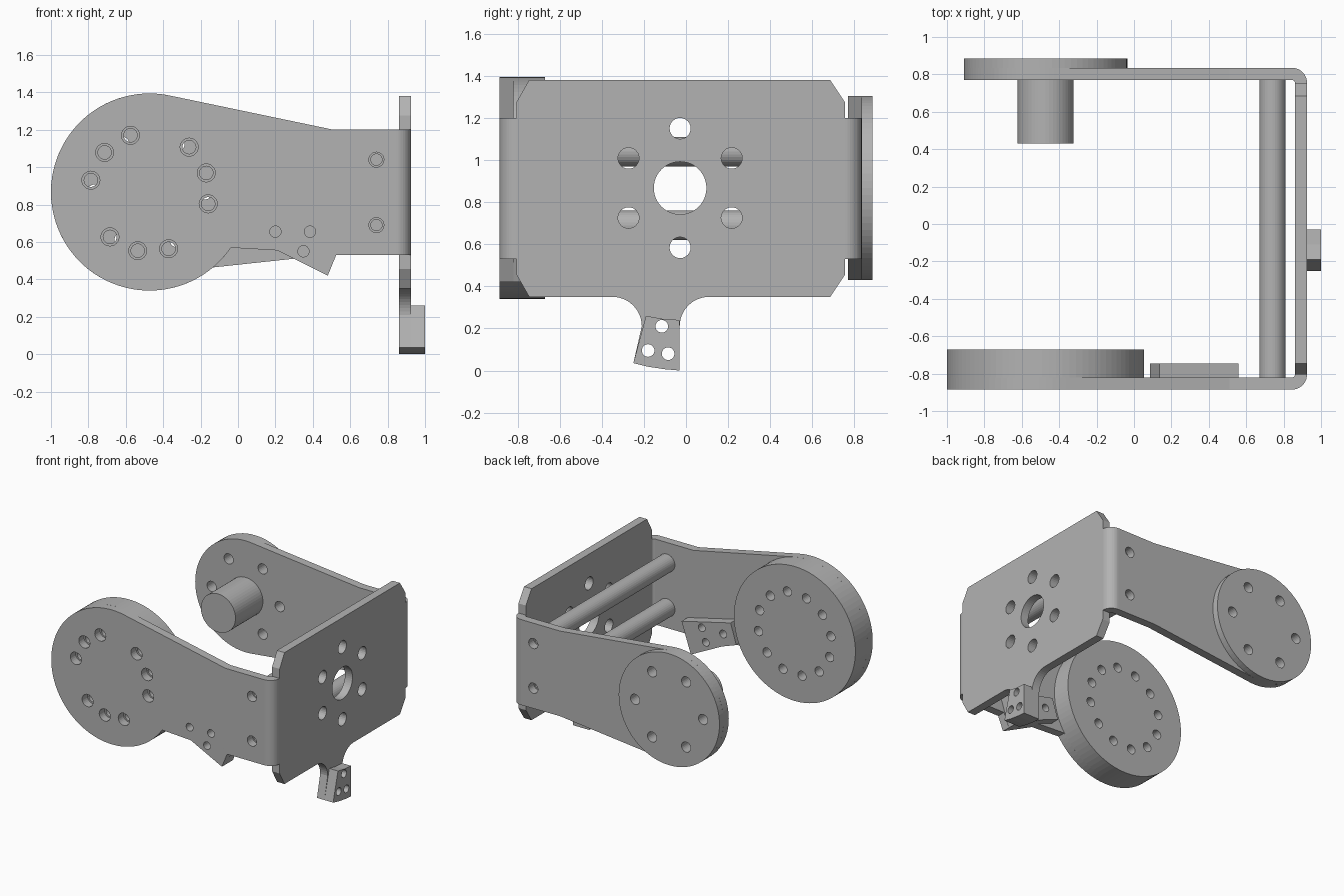
import bpy, math
from mathutils import Matrix

if "Cube" in bpy.data.objects:
    bpy.data.objects.remove(bpy.data.objects["Cube"])

grey = bpy.data.materials.new("plain grey")
grey.diffuse_color = (0.45, 0.45, 0.45, 1)
grey.use_nodes = True
grey.node_tree.nodes["Principled BSDF"].inputs["Base Color"].default_value = grey.diffuse_color

AXES = {  # profile (u, v) and thickness direction for each axis
    'x': Matrix(((0, 0, 1), (1, 0, 0), (0, 1, 0))),
    'y': Matrix(((1, 0, 0), (0, 0, -1), (0, 1, 0))),
    'z': Matrix.Identity(3),
}


def arc(c, r, a0, a1, n=24):
    return [(c[0] + r * math.cos(math.radians(a0 + (a1 - a0) * i / n)),
             c[1] + r * math.sin(math.radians(a0 + (a1 - a0) * i / n))) for i in range(n + 1)]


def circle(c, r, n=32):
    return arc(c, r, 0, 360, n)[:-1]


def ring(c, r, angles, hole_r):
    return [circle((c[0] + r * math.cos(math.radians(a)), c[1] + r * math.sin(math.radians(a))), hole_r, 24)
            for a in angles]


def layer(name, outline, axis, a, b, holes=()):
    """Flat part with holes, extruded along an axis from a to b."""
    cu = bpy.data.curves.new(name, 'CURVE')
    cu.dimensions, cu.fill_mode, cu.extrude = '2D', 'BOTH', (b - a) / 2
    for pts in [outline, *holes]:
        sp = cu.splines.new('POLY')
        sp.points.add(len(pts) - 1)
        for p, q in zip(sp.points, pts):
            p.co = (q[0], q[1], 0, 1)
        sp.use_cyclic_u = True
    tmp = bpy.data.objects.new(name + "_profile", cu)
    bpy.context.collection.objects.link(tmp)
    dg = bpy.context.evaluated_depsgraph_get()
    me = bpy.data.meshes.new_from_object(tmp.evaluated_get(dg))
    bpy.data.objects.remove(tmp)
    m = AXES[axis].to_4x4()
    m['xyz'.index(axis)][3] = (a + b) / 2
    me.transform(m)
    me.materials.clear()
    me.materials.append(grey)
    for p in me.polygons:
        p.use_smooth = False
        p.material_index = 0
    ob = bpy.data.objects.new(name, me)
    bpy.context.collection.objects.link(ob)
    return ob


C = (-0.473, 0.867)            # hub axis
R1, R2 = 0.527, 0.437          # front and back hub radii
F0, F1, B0, B1 = -0.885, -0.82, 0.77, 0.835
rods = [(0.74, 1.04), (0.74, 0.69)]
rod_holes = [circle(p, 0.04, 24) for p in rods]
tab_holes = [circle(p, 0.03, 24) for p in ((0.2, 0.655), (0.385, 0.655), (0.35, 0.55))]
steps = [18.6 + 30 * k for k in range(12)]

# front arm: round end, taper, and small pointed tab below
front = arc(C, R1, 78.2, 325.6, 64) + [(0.21, 0.555), (0.48, 0.42), (0.525, 0.53),
                                       (0.845, 0.53), (0.845, 1.2), (0.51, 1.2)]
layer("front_arm", front, 'y', F0, F1,
      ring(C, 0.32, [a for k, a in enumerate(steps) if k % 4 != 2], 0.048) + rod_holes + tab_holes)
layer("front_hub", circle(C, R1, 90), 'y', F1, -0.67, ring(C, 0.32, steps, 0.036))
layer("front_tab", [(0.56, 0.66), (0.135, 0.76), (0.085, 0.6), (0.21, 0.555), (0.48, 0.42)],
      'y', F1, -0.745, tab_holes)

# back arm, hub and pivot pin
hub_holes = ring(C, 0.295, range(0, 360, 60), 0.04)
back = arc(C, R2, 83.8, 276.2, 56) + [(0.51, 0.533), (0.845, 0.53), (0.845, 1.2), (0.51, 1.2)]
layer("back_arm", back, 'y', B0, B1, hub_holes + rod_holes)
layer("back_hub", circle(C, R2, 80), 'y', B1, 0.885, hub_holes)
layer("pivot_pin", circle(C, 0.15, 48), 'y', 0.43, B0)

# cross rods, bored at both ends
for i, p in enumerate(rods):
    for end, a, b, bore in (("front", F1, -0.67, 1), ("middle", -0.67, 0.62, 0), ("back", 0.62, B0, 1)):
        layer(f"rod_{i + 1}_{end}", circle(p, 0.07), 'y', a, b, [circle(p, 0.03, 24)] if bore else [])

# rounded bends joining the arms to the side plate
layer("front_bend", arc((0.845, -0.805), 0.08, -90, 0, 10) + arc((0.845, -0.805), 0.015, 0, -90, 6), 'z', 0.53, 1.2)
layer("back_bend", arc((0.845, 0.755), 0.08, 0, 90, 10) + arc((0.845, 0.755), 0.015, 90, 0, 6), 'z', 0.53, 1.2)

# side plate with chamfered corners and a neck flaring to the foot
foot_holes = [circle(p, 0.03, 24) for p in ((-0.115, 0.21), (-0.18, 0.095), (-0.085, 0.08))]
foot_base = [(-0.25, 0.035), (-0.18, 0.018), (-0.1, 0.006), (-0.03, 0.0)]
M = (-0.028, 0.867)
side = ([(-0.745, 1.38), (-0.805, 1.275), (-0.805, 0.455), (-0.745, 0.35)]
        + arc((-0.35, 0.21), 0.14, 90, 0, 12) + foot_base + arc((0.11, 0.21), 0.14, 180, 90, 12)
        + [(0.685, 0.35), (0.755, 0.455), (0.755, 1.275), (0.685, 1.38)])
layer("side_plate", side, 'x', 0.86, 0.925,
      [circle(M, 0.125, 48)] + ring(M, 0.283, range(30, 390, 60), 0.05) + foot_holes)
layer("foot_block", foot_base + [(-0.03, 0.24), (-0.11, 0.245), (-0.19, 0.26)], 'x', 0.925, 1.0, foot_holes)
